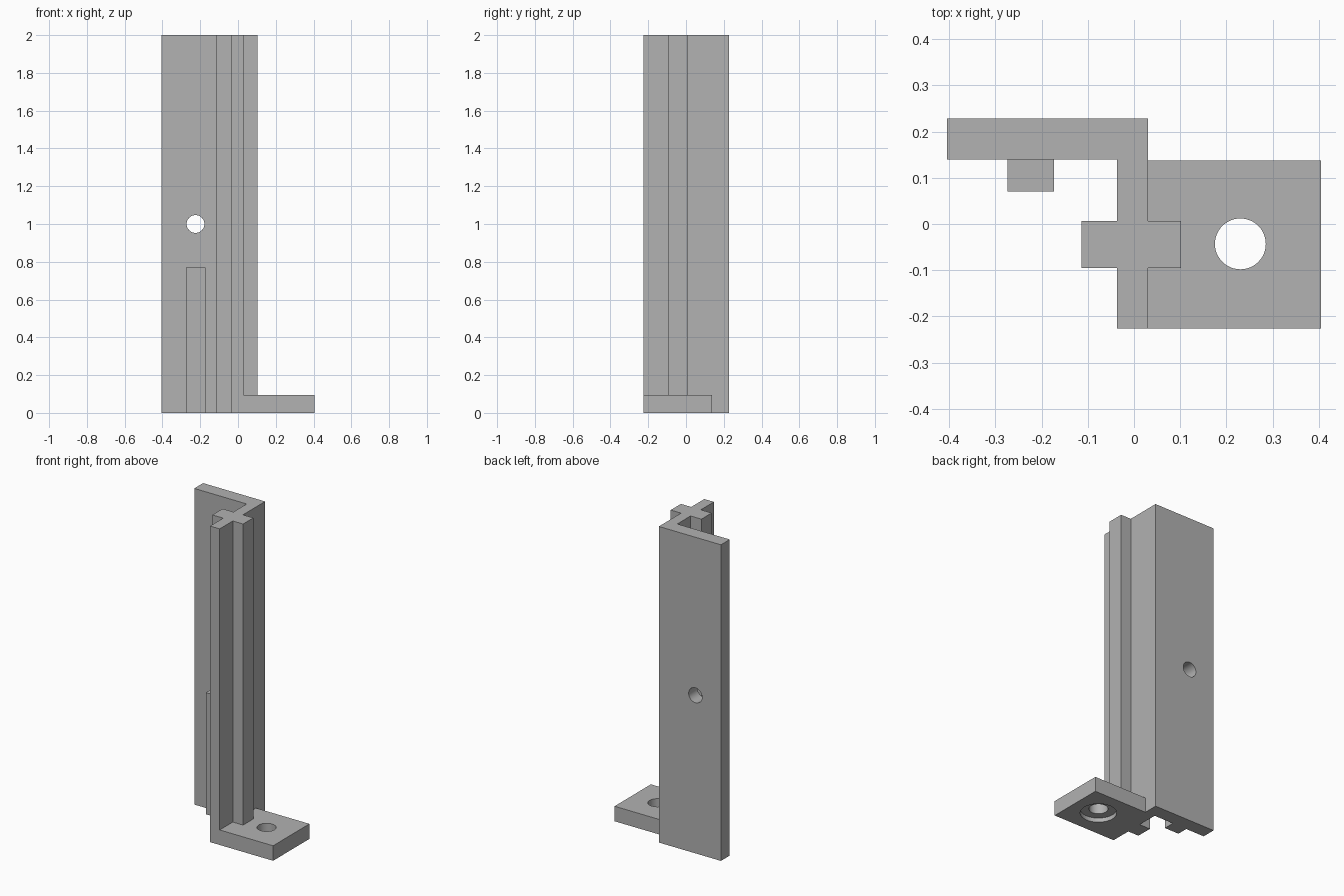
import bpy, bmesh, math

if "Cube" in bpy.data.objects:
    bpy.data.objects.remove(bpy.data.objects["Cube"])

grey = bpy.data.materials.new("plain grey")
grey.diffuse_color = (0.445, 0.445, 0.445, 1)
grey.use_nodes = True
grey.node_tree.nodes["Principled BSDF"].inputs["Base Color"].default_value = grey.diffuse_color


def prism(name, outline, z0, z1):
    """Extrude an xy outline (counter-clockwise) from z0 to z1."""
    bm = bmesh.new()
    base = bm.faces.new([bm.verts.new((x, y, z0)) for x, y in outline])
    top = bmesh.ops.extrude_face_region(bm, geom=[base])["geom"]
    bmesh.ops.translate(bm, vec=(0, 0, z1 - z0),
                        verts=[v for v in top if isinstance(v, bmesh.types.BMVert)])
    bmesh.ops.recalc_face_normals(bm, faces=bm.faces)
    mesh = bpy.data.meshes.new(name)
    bm.to_mesh(mesh)
    bm.free()
    mesh.materials.append(grey)
    obj = bpy.data.objects.new(name, mesh)
    bpy.context.collection.objects.link(obj)
    return obj


def box(name, x0, x1, y0, y1, z0, z1):
    return prism(name, [(x0, y0), (x1, y0), (x1, y1), (x0, y1)], z0, z1)


def drill(target, centre, radius, depth, rotation=(0, 0, 0)):
    """Cut a round hole, then remove the cutter."""
    bpy.ops.mesh.primitive_cylinder_add(vertices=48, radius=radius, depth=depth,
                                        location=centre, rotation=rotation)
    cutter = bpy.context.object
    cutter.name = "hole_cutter"
    cutter.hide_render = True
    cutter.data.materials.append(grey)
    mod = target.modifiers.new("hole", 'BOOLEAN')
    mod.operation = 'DIFFERENCE'
    mod.solver = 'EXACT'
    mod.object = cutter
    bpy.ops.object.select_all(action='DESELECT')
    target.select_set(True)
    bpy.context.view_layer.objects.active = target
    bpy.ops.object.modifier_apply(modifier=mod.name)
    bpy.data.objects.remove(cutter)
    bpy.ops.object.shade_smooth_by_angle(angle=math.radians(30))


# Upright: back plate, web and inner guide arm in one profile
upright = prism("upright", [
    (-0.404, 0.14), (-0.037, 0.14), (-0.037, 0.007), (-0.113, 0.007),
    (-0.113, -0.095), (-0.037, -0.095), (-0.037, -0.226), (0.03, -0.226),
    (0.03, 0.228), (-0.404, 0.228)], 0, 2)
drill(upright, (-0.225, 0.184, 1.0), 0.047, 0.3, (math.pi / 2, 0, 0))

# Outer guide arm, standing on the foot
box("outer_guide_arm", 0.03, 0.102, -0.095, 0.007, 0.095, 2)

# Short rib on the front of the back plate
box("plate_rib", -0.274, -0.173, 0.07, 0.14, 0, 0.77)

# Foot with a screw hole counterbored from below
foot = box("foot", 0.03, 0.404, -0.226, 0.137, 0, 0.095)
drill(foot, (0.23, -0.043, 0.05), 0.055, 0.3)
drill(foot, (0.23, -0.043, 0.0), 0.105, 0.054)
